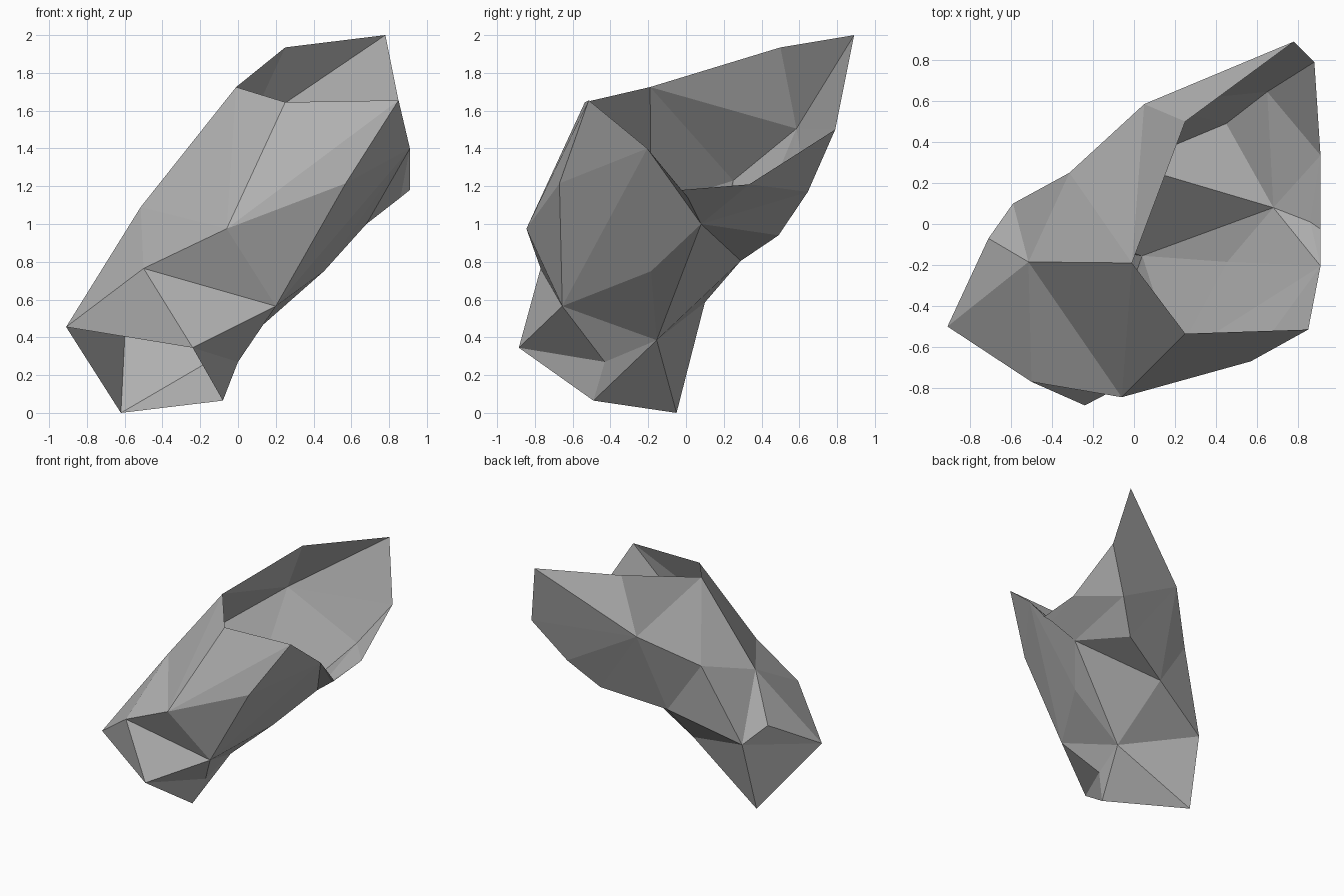
import bpy, bmesh

if "Cube" in bpy.data.objects:
    bpy.data.objects.remove(bpy.data.objects["Cube"])

# Corner points of the broken rock shell
P = {
    # foot
    'A': (-.62, -.05, 0), 'B': (-.08, -.49, .065), 'C': (0, -.43, .27), 'D': (-.24, -.885, .345),
    'E': (-.91, -.5, .455), 'Z': (.04, -.155, .385), 'b': (-.59, .10, .585), 'c': (-.71, -.07, .715),
    # front and left flank
    'F': (-.5, -.77, .765), 'G': (-.06, -.845, .975), 'H': (.2, -.655, .565), 'I': (.57, -.67, 1.215),
    'M': (-.515, -.185, 1.09), 'a': (-.315, .25, 1.23),
    # underside and back
    'Y': (.455, -.185, .75), 'U': (.68, .08, 1.0), 'X': (-.03, .29, .805), 'W': (.45, .49, .94),
    'V': (.65, .645, 1.17), 'S': (.05, .585, 1.505),
    # open rim
    'J': (.25, -.535, 1.645), 'K': (.85, -.515, 1.655), 'L': (-.01, -.19, 1.725), 'N': (.25, .5, 1.935),
    'O': (.78, .89, 2.0), 'R': (.88, .79, 1.5), 'T': (.91, .335, 1.21), 'Q': (.91, -.025, 1.18),
    'd': (.86, .01, 1.14), 'P': (.91, -.205, 1.4),
}

# Facets fan out from a hub corner along a path of neighbours
FANS = [
    ('S', 'LNORVWXaL'),   # back
    ('U', 'PdTVWXZYP'),   # underside
    ('M', 'LGFEcbaL'),    # left flank
    ('G', 'LJKIHF'),      # front
    ('H', 'FDCZYPI'),     # lower front
    ('Z', 'CBAbX'),       # foot
    ('E', 'FD'), ('E', 'Abc'),
    ('P', 'IK'), ('P', 'Qd'),
    ('X', 'ab'), ('D', 'CB'), ('T', 'Qd'), ('T', 'RV'),
]

bm = bmesh.new()
v = {k: bm.verts.new(co) for k, co in P.items()}
for hub, path in FANS:
    for p, q in zip(path, path[1:]):
        bm.faces.new((v[hub], v[p], v[q]))
bmesh.ops.recalc_face_normals(bm, faces=bm.faces)

# Make the outside of the shell the front: the left flank must face -x
bm.faces.ensure_lookup_table()
flank = next(f for f in bm.faces if {v['M'], v['E'], v['c']} == set(f.verts))
flank.normal_update()
if flank.normal.x > 0:
    bmesh.ops.reverse_faces(bm, faces=bm.faces)

mesh = bpy.data.meshes.new("rock_shell")
bm.to_mesh(mesh)
bm.free()

stone = bpy.data.materials.new("grey_stone")
stone.diffuse_color = (.45, .45, .45, 1)
stone.use_nodes = True
stone.node_tree.nodes["Principled BSDF"].inputs["Base Color"].default_value = stone.diffuse_color
mesh.materials.append(stone)
rock = bpy.data.objects.new("rock_shell", mesh)
bpy.context.collection.objects.link(rock)
